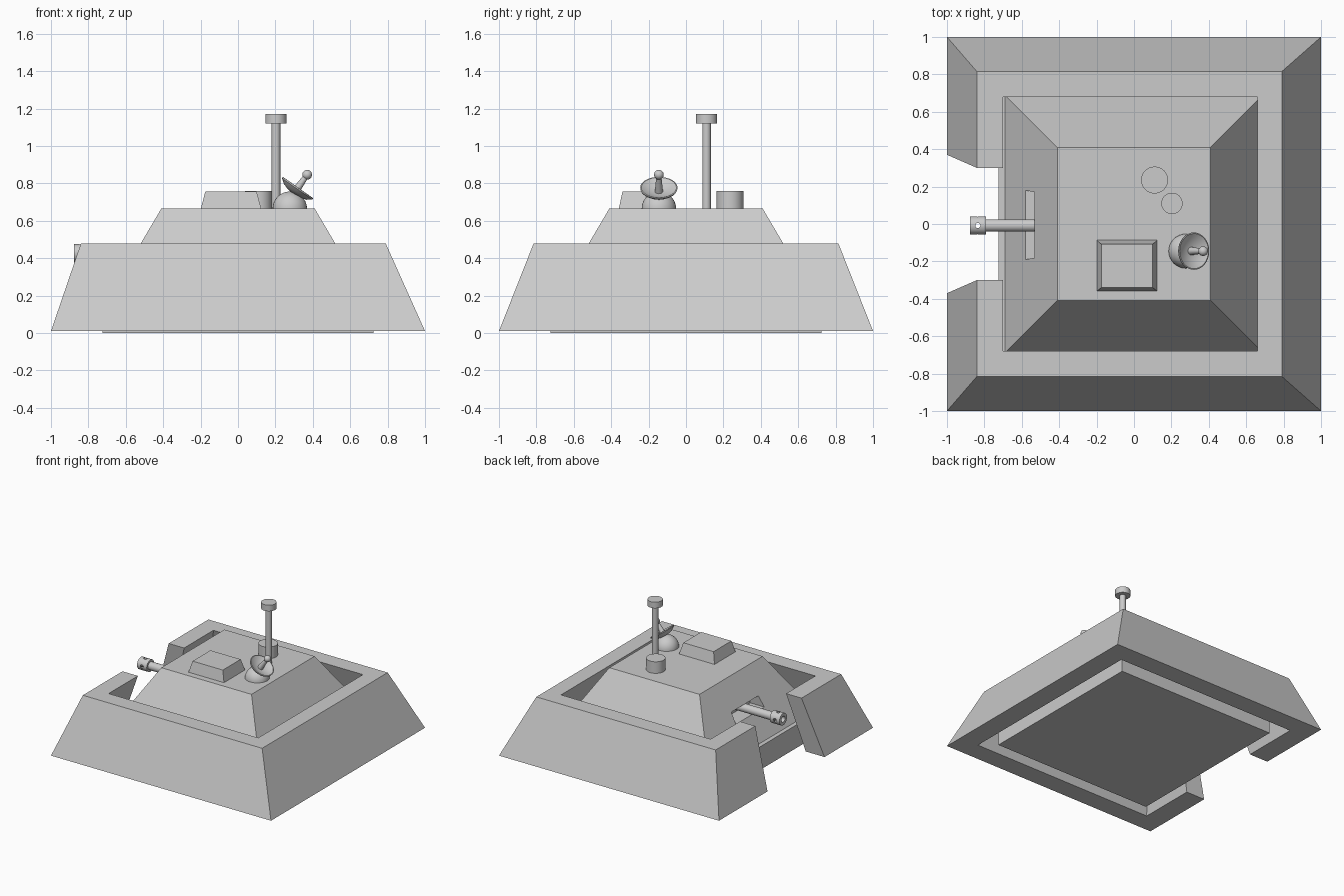
import bpy, bmesh, math
from mathutils import Matrix, Vector

if "Cube" in bpy.data.objects:
    bpy.data.objects.remove(bpy.data.objects["Cube"])


def finish(name, bm, matrix=None, smooth=False):
    bmesh.ops.remove_doubles(bm, verts=bm.verts, dist=1e-5)
    bmesh.ops.recalc_face_normals(bm, faces=bm.faces)
    mesh = bpy.data.meshes.new(name)
    bm.to_mesh(mesh)
    bm.free()
    ob = bpy.data.objects.new(name, mesh)
    bpy.context.collection.objects.link(ob)
    if matrix:
        mesh.transform(matrix)
    if smooth:
        shade(ob)
    return ob


def shade(ob):
    ob.data.shade_smooth()
    ob.data.set_sharp_from_angle(angle=math.radians(35))


def loft(name, levels):
    """Stack matching polygons [(z, [(x, y), ...]), ...] into a closed solid."""
    bm = bmesh.new()
    rings = [[bm.verts.new((x, y, z)) for x, y in pts] for z, pts in levels]
    n = len(rings[0])
    for a, b in zip(rings, rings[1:]):
        for i in range(n):
            j = (i + 1) % n
            bm.faces.new((a[i], a[j], b[j], b[i]))
    bm.faces.new(rings[0][::-1])
    bm.faces.new(rings[-1])
    return finish(name, bm)


def rect(x0, x1, y0, y1):
    return [(x0, y0), (x1, y0), (x1, y1), (x0, y1)]


def lathe(name, profile, matrix, seg=32):
    """Turn an (r, z) profile about the z axis."""
    bm = bmesh.new()
    vs = [bm.verts.new((r, 0, z)) for r, z in profile]
    es = [bm.edges.new(p) for p in zip(vs, vs[1:])]
    bmesh.ops.spin(bm, geom=vs + es, axis=(0, 0, 1), cent=(0, 0, 0),
                   steps=seg, angle=math.tau)
    return finish(name, bm, matrix, True)


def rod(name, r, z0, z1, matrix, seg=32):
    return lathe(name, [(0, z0), (r, z0), (r, z1), (0, z1)], matrix, seg)


def cut(ob, cutter):
    mod = ob.modifiers.new("cut", "BOOLEAN")
    mod.object = cutter
    mod.solver = "EXACT"
    bpy.context.view_layer.objects.active = ob
    bpy.ops.object.modifier_apply(modifier=mod.name)
    bpy.data.objects.remove(cutter)


# Sloped outer wall, C-shaped with a gap on the -x side
def wall_outline(xo0, xo1, yo, xi0, xi1, yi, gap):
    half = [(xo0, gap), (xo0, yo), (xo1, yo)]
    inner = [(xi1, yi), (xi0, yi), (xi0, gap)]
    flip = lambda pts: [(x, -y) for x, y in reversed(pts)]
    return half + flip(half) + flip(inner) + inner[:]


loft("outer_wall", [
    (0.01, wall_outline(-1, 1, 1, -0.83, 0.83, 0.84, 0.37)),
    (0.478, wall_outline(-0.84, 0.79, 0.815, -0.70, 0.66, 0.68, 0.30))])

# Bunker body with narrow ledge, and the gun slot cut in its -x face
bunker = loft("bunker", [(z, rect(-s, s, -s, s)) for z, s in
                         ((0, 0.725), (0.19, 0.725), (0.19, 0.69), (0.665, 0.41))])
cut(bunker, loft("slot_cutter", [(0.377, rect(-0.75, -0.45, -0.19, 0.18)),
                                 (0.46, rect(-0.75, -0.45, -0.18, 0.17))]))

# Gun barrel and ported muzzle, pointing along -x
gun = Matrix.Translation((0, -0.008, 0.426)) @ Matrix.Rotation(-math.pi / 2, 4, "Y")
rod("gun_barrel", 0.033, 0.44, 0.80, gun)
muzzle = rod("gun_muzzle", 0.049, 0.79, 0.878, gun)
cut(muzzle, rod("bore_cutter", 0.024, 0.805, 0.95, gun))
for axis in ("X", "Z"):
    port = Matrix.Translation((-0.835, -0.008, 0.426))
    if axis == "X":
        port = port @ Matrix.Rotation(math.pi / 2, 4, "X")
    cut(muzzle, rod("port_cutter", 0.014, -0.1, 0.1, port, 16))
shade(muzzle)

# Roof hatch
loft("roof_hatch", [(0.66, rect(-0.2, 0.125, -0.36, -0.085)),
                    (0.755, rect(-0.175, 0.1, -0.34, -0.108))])

# Roof vent and mast
rod("roof_vent", 0.072, 0.66, 0.76, Matrix.Translation((0.11, 0.235, 0)))
mast = Matrix.Translation((0.203, 0.11, 0))
rod("mast_pole", 0.023, 0.66, 1.13, mast)
rod("mast_head", 0.057, 1.12, 1.17, mast)

# Antenna dome
arc = [math.pi / 2 * i / 10 for i in range(11)]
lathe("antenna_dome", [(0, 0)] + [(0.092 * math.cos(a), 0.092 * math.sin(a)) for a in arc],
      Matrix.Translation((0.277, -0.145, 0.664)))

# Tilted dish with feed stem and ball
dish = Matrix.Translation((0.316, -0.145, 0.77)) @ \
    Vector((0.577, 0, 0.817)).to_track_quat("Z", "Y").to_matrix().to_4x4()
lathe("antenna_dish", [(0, -0.034), (0.04, -0.03), (0.075, -0.018), (0.098, 0),
                       (0.1, 0.008), (0.094, 0.009), (0.07, -0.004),
                       (0.04, -0.014), (0, -0.019)], dish)
lathe("feed_stem", [(0, -0.02), (0.022, -0.02), (0.014, 0.08), (0, 0.08)], dish)
ball = [math.pi * (i / 12 - 0.5) for i in range(13)]
lathe("feed_ball", [(0.026 * math.cos(a), 0.093 + 0.026 * math.sin(a)) for a in ball],
      dish, 24)
